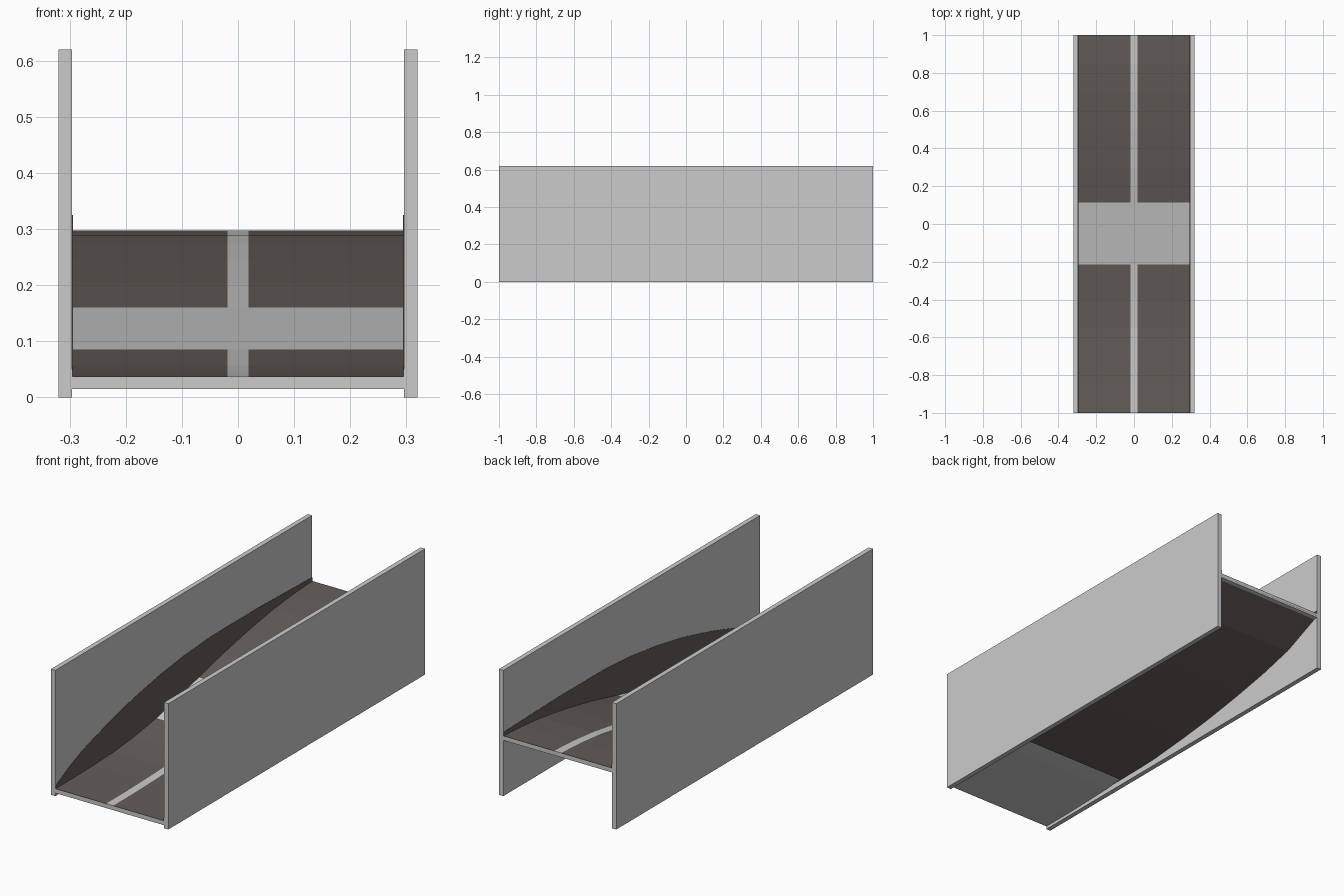
import bpy, bmesh

if "Cube" in bpy.data.objects:
    bpy.data.objects.remove(bpy.data.objects["Cube"])

def lerp(pts, y):
    for (a, p), (b, q) in zip(pts, pts[1:]):
        if y <= b:
            return p + (q - p) * (y - a) / (b - a)
    return pts[-1][1]

def make(name, verts, faces, mat=None):
    me = bpy.data.meshes.new(name)
    me.from_pydata(verts, [], faces)
    bm = bmesh.new()
    bm.from_mesh(me)
    bmesh.ops.recalc_face_normals(bm, faces=bm.faces)
    bm.to_mesh(me)
    bm.free()
    ob = bpy.data.objects.new(name, me)
    bpy.context.collection.objects.link(ob)
    if mat:
        me.materials.append(mat)
    return ob

def strip(name, x0, x1, ys, low, high, mat=None):
    """Closed strip between two height curves."""
    verts, faces = [], []
    for y in ys:
        verts += [(x0, y, low(y)), (x1, y, low(y)), (x1, y, high(y)), (x0, y, high(y))]
    n = len(ys)
    for i in range(n - 1):
        for k in range(4):
            a, b = 4 * i + k, 4 * i + (k + 1) % 4
            faces.append((a, b, b + 4, a + 4))
    faces += [(0, 1, 2, 3), tuple(4 * n - 4 + k for k in range(4))]
    return make(name, verts, faces, mat)

def span(a, b, n):
    return [a + (b - a) * i / n for i in range(n + 1)]

brown = bpy.data.materials.new("dark_surface")
brown.diffuse_color = (0.13, 0.11, 0.10, 1)
brown.use_nodes = True
brown.node_tree.nodes["Principled BSDF"].inputs["Base Color"].default_value = brown.diffuse_color

ROAD = [(-1, .037), (-.85, .037), (-.7, .04), (-.55, .045), (-.4, .058), (-.215, .085),
        (-.05, .122), (.115, .16), (.3, .204), (.5, .243), (.7, .274), (.85, .289), (1, .297)]
UNDER = [(-1, .027), (-.45, .027), (-.22, .03), (0, .05), (.2, .073), (.42, .108),
         (.6, .143), (.78, .187), (.9, .24), (1, .283)]
OVER = [(-1, .05), (-.9, .1), (-.78, .15), (-.6, .2), (-.42, .245), (-.2, .285),
        (0, .31), (.22, .325), (.6, .325), (1, .315)]
road = lambda y: lerp(ROAD, y)

# Side walls
for s, n in ((-1, "left"), (1, "right")):
    strip(n + "_wall", s * .296, s * .32, [-1, 1], lambda y: 0, lambda y: .62)

# Sloped deck
ys = [p[0] for p in ROAD]
strip("ramp_deck", -.297, .297, ys, lambda y: road(y) - .022, lambda y: road(y) - .001)

# Dark road panels and the pale dividing bands between them
for a, b, end in ((-1, -.215, "front"), (.115, 1, "back")):
    seg = [y for y in ys if a <= y <= b]
    for x0, x1, n in ((-.296, -.019, "left"), (.019, .296, "right")):
        strip(f"{end}_{n}_panel", x0, x1, seg, lambda y: road(y) - .002, road, brown)
    strip(end + "_divider", -.019, .019, seg, lambda y: road(y) - .002, road)
strip("cross_band", -.296, .296, [-.215, -.05, .115], lambda y: road(y) - .002, road)

# Bulging dark underside
us = [p[0] for p in UNDER if p[0] >= -.45]
strip("underside", -.295, .295, us, lambda y: lerp(UNDER, y), lambda y: lerp(UNDER, y) + .002, brown)

# Dark side linings against both walls
ls = span(-1, 1, 20)
for s, n in ((-1, "left"), (1, "right")):
    strip(n + "_lining", s * .2945, s * .2965, ls,
          lambda y: max(lerp(UNDER, y), road(y) - .3), lambda y: lerp(OVER, y), brown)
